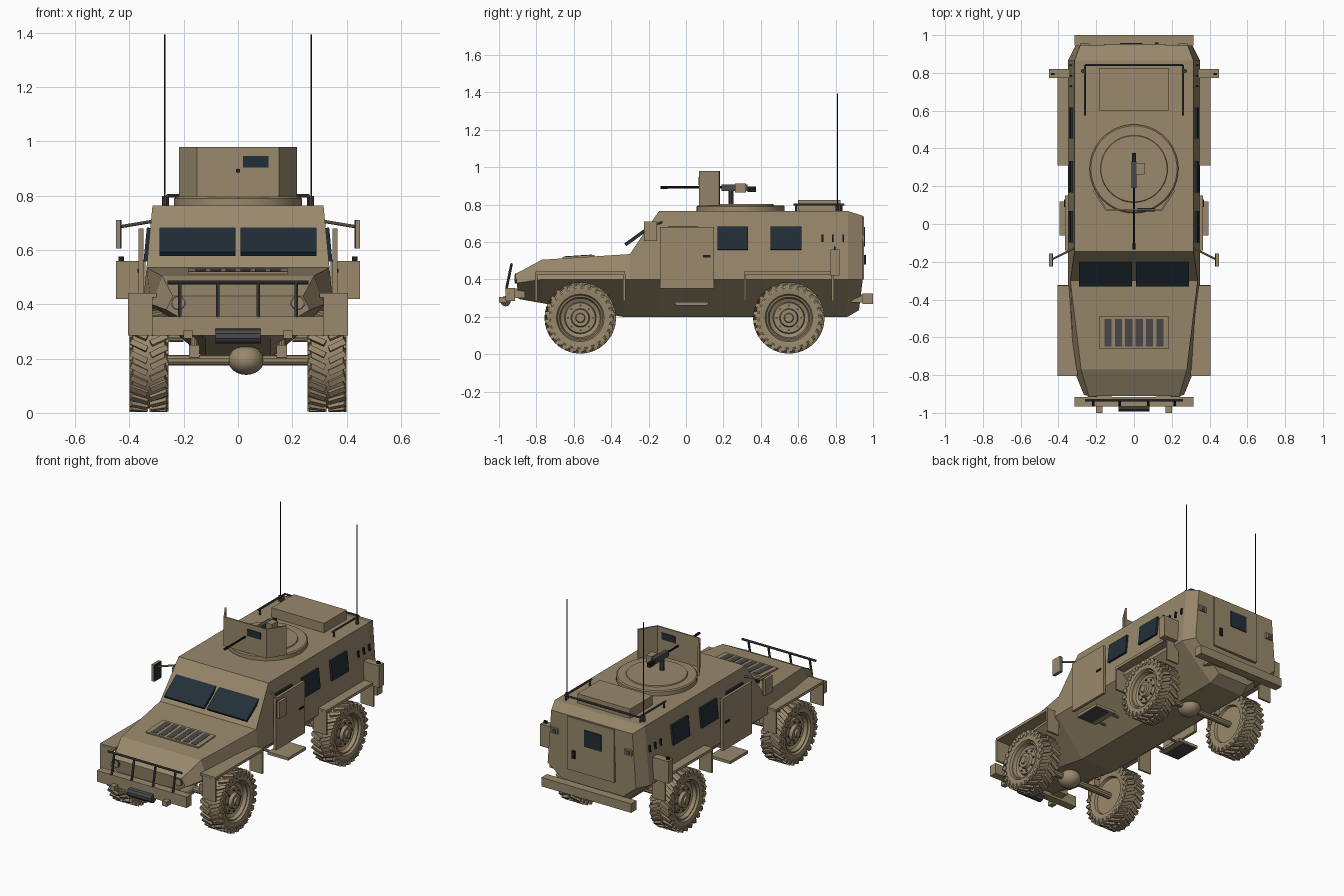
import bpy, bmesh, math
from mathutils import Matrix, Vector

cube = bpy.data.objects.get("Cube")
if cube:
    bpy.data.objects.remove(cube, do_unlink=True)


def material(name, rgb):
    m = bpy.data.materials.new(name)
    m.use_nodes = True
    m.diffuse_color = (*rgb, 1)
    bsdf = m.node_tree.nodes["Principled BSDF"]
    bsdf.inputs["Base Color"].default_value = (*rgb, 1)
    bsdf.inputs["Roughness"].default_value = 0.8
    return m


TAN = material("desert tan", (0.32, 0.25, 0.15))
GLASS = material("dark blue glass", (0.016, 0.028, 0.04))
GREY = material("dark grey metal", (0.07, 0.066, 0.07))
BLACK = material("black", (0.012, 0.012, 0.014))


def finish(name, bm, mat, mirror=False, smooth=False):
    bmesh.ops.recalc_face_normals(bm, faces=bm.faces)
    me = bpy.data.meshes.new(name)
    bm.to_mesh(me)
    bm.free()
    me.materials.append(mat)
    if smooth:
        me.polygons.foreach_set("use_smooth", [True] * len(me.polygons))
        me.set_sharp_from_angle(angle=math.radians(30))
    ob = bpy.data.objects.new(name, me)
    bpy.context.scene.collection.objects.link(ob)
    if mirror:
        ob.modifiers.new("Mirror", "MIRROR")
    return ob


def add_block(bm, centre, size, rot=Matrix()):
    m = Matrix.Translation(centre) @ rot @ Matrix.Diagonal((*size, 1))
    bmesh.ops.create_cube(bm, size=1, matrix=m)


def box(name, x, y, z, mat=TAN, mirror=False):
    bm = bmesh.new()
    add_block(bm, [sum(r) / 2 for r in (x, y, z)], [r[1] - r[0] for r in (x, y, z)])
    return finish(name, bm, mat, mirror)


def plate(name, centre, size, axis, angle, mat, mirror=True):
    bm = bmesh.new()
    add_block(bm, centre, size, Matrix.Rotation(angle, 4, axis))
    return finish(name, bm, mat, mirror)


def add_rod(bm, p, q, r, seg=10):
    p, q = Vector(p), Vector(q)
    rot = (q - p).to_track_quat("Z", "Y").to_matrix().to_4x4()
    bmesh.ops.create_cone(bm, cap_ends=True, segments=seg, radius1=r, radius2=r,
                          depth=(q - p).length, matrix=Matrix.Translation((p + q) / 2) @ rot)


def rod(name, p, q, r, mat=TAN, mirror=False):
    bm = bmesh.new()
    add_rod(bm, p, q, r)
    return finish(name, bm, mat, mirror, smooth=True)


def lathe(name, profile, axis, centre, seg=40, mirror=False):
    """Spin (radius, offset) pairs around the x or z axis."""
    bm = bmesh.new()
    vs = [bm.verts.new((o, 0, r) if axis == "X" else (r, 0, o)) for r, o in profile]
    edges = [bm.edges.new(e) for e in zip(vs, vs[1:])]
    bmesh.ops.spin(bm, geom=vs + edges, cent=(0, 0, 0), angle=math.tau, steps=seg,
                   axis=(1, 0, 0) if axis == "X" else (0, 0, 1))
    bmesh.ops.remove_doubles(bm, verts=bm.verts, dist=0.0005)
    bmesh.ops.translate(bm, verts=bm.verts, vec=centre)
    return finish(name, bm, TAN, mirror, smooth=True)


# Armoured hull: lofted sections of roof edge, chine and keel edge
stations = [
    [(.24, -.91, .43), (.265, -.905, .38), (.12, -.895, .295)],
    [(.28, -.77, .505), (.32, -.77, .40), (.12, -.77, .273)],
    [(.337, -.30, .535), (.35, -.30, .40), (.12, -.34, .20)],
    [(.315, -.145, .765), (.35, -.145, .40), (.12, -.145, .198)],
    [(.315, .865, .765), (.35, .865, .40), (.12, .86, .198)],
    [(.285, .945, .74), (.31, .945, .40), (.11, .925, .235)],
]
bm = bmesh.new()
rings = []
for half in stations:
    loop = half + [(-x, y, z) for x, y, z in reversed(half)]
    rings.append([bm.verts.new(c) for c in loop])
for a, b in zip(rings, rings[1:]):
    for i in range(len(a)):
        j = (i + 1) % len(a)
        bm.faces.new((a[i], a[j], b[j], b[i]))
bm.faces.new(rings[0])
bm.faces.new(rings[-1])
finish("hull", bm, TAN)

# Windows
plate("windshield_pane", (.15, -.262, .63), (.28, .018, .155), "X", -.947, GLASS)
LEAN = -.096
for label, y, w in (("rear", .535, .165), ("middle", .25, .165), ("door", -.015, .165)):
    plate(label + "_side_window", (.334, y, .62), (.016, w, .125), "Y", LEAN, GLASS)

# Side doors, handles, vents and steps
box("side_door", (.348, .366), (-.14, .15), (.35, .68), TAN, True)
box("door_handle", (.366, .371), (.09, .13), (.518, .53), BLACK, True)
for y in (.73, .785, .84):
    plate("side_vent", (.334, y, .62), (.012, .009, .04), "Y", LEAN, BLACK)
box("side_step", (.25, .395), (-.06, .12), (.262, .28), TAN, True)
box("step_tread", (.29, .39), (-.05, .11), (.258, .262), GREY, True)
for y in (-.03, .09):
    rod("step_bracket", (.2, y, .27), (.3, y, .27), .008, TAN, True)

# Fenders and flaps
for label, y in (("front", -.565), ("rear", .55)):
    box(label + "_fender", (.30, .405), (y - .24, y + .24), (.425, .442), TAN, True)
    for s in (-1, 1):
        e = y + s * .235
        box(label + "_fender_flap", (.315, .405), (e - .006, e + .006), (.285, .43), TAN, True)
box("rear_side_box", (.34, .45), (.772, .82), (.42, .56), TAN, True)
box("marker_lamp", (.42, .44), (.79, .80), (.56, .576), BLACK, True)

# Mirrors
box("mirror_housing", (.435, .45), (-.225, -.155), (.605, .71), TAN, True)
box("mirror_glass", (.429, .435), (-.225, -.155), (.605, .71), GLASS, True)
rod("mirror_arm", (.32, -.13, .705), (.44, -.19, .685), .006, TAN, True)

# Bonnet grille: frame, dark bed and slats
tilt = .064
plate("grille_frame", (0, -.575, .52), (.37, .17, .012), "X", tilt, TAN, False)
bm = bmesh.new()
for i in range(6):
    add_block(bm, (-.1375 + i * .055, -.575, .5265), (.038, .145, .003), Matrix.Rotation(tilt, 4, "X"))
finish("grille_slots", bm, GREY)

# Nose: bumper, brush guard, winch, hooks, lamps
box("front_bumper", (-.315, .315), (-.965, -.915), (.285, .355))
box("bumper_mount", (.12, .2), (-.92, -.86), (.30, .35), TAN, True)
bm = bmesh.new()
add_rod(bm, (-.26, -.933, .48), (.26, -.933, .48), .007)
for x in (-.215, -.075, .075, .215):
    add_rod(bm, (x, -.96, .35), (x, -.933, .48), .007)
finish("brush_guard", bm, GREY, smooth=True)
rod("winch_drum", (-.083, -.965, .283), (.083, -.965, .283), .028, GREY)
box("tow_hook", (.168, .2), (-1, -.96), (.275, .305), TAN, True)
rod("headlamp_ring", (.22, -.88, .405), (.22, -.913, .405), .027, GREY, True)
rod("headlamp", (.22, -.88, .405), (.22, -.917, .405), .022, TAN, True)

# Rear: bumper, door, window, handle, lamps
box("rear_bumper", (-.315, .315), (.945, 1), (.268, .325))
box("rear_bumper_mount", (.1, .2), (.88, .95), (.275, .32), TAN, True)
box("rear_door", (-.16, .17), (.935, .953), (.40, .735))
box("rear_window", (-.075, .045), (.95, .958), (.575, .68), GLASS)
box("rear_door_handle", (.11, .13), (.95, .962), (.48, .53), BLACK)
box("tail_lamp", (.235, .285), (.94, .955), (.60, .635), TAN, True)
box("tail_lamp_lens", (.245, .275), (.953, .958), (.607, .628), GREY, True)

# Roof: hatch box, rails, antennas
box("roof_box", (-.185, .185), (.60, .825), (.76, .825))
bm = bmesh.new()
add_rod(bm, (-.26, .842, .80), (.26, .842, .80), .006)
for x in (-.26, .26):
    add_rod(bm, (x, .575, .80), (x, .842, .80), .006)
    for y in (.59, .83):
        add_rod(bm, (x, y, .755), (x, y, .80), .006)
finish("roof_rails", bm, GREY, smooth=True)
rod("antenna_base", (.27, .81, .75), (.27, .81, .80), .011, GREY, True)
rod("antenna", (.27, .81, .79), (.27, .81, 1.395), .003, BLACK, True)

# Turret ring and folded gun shield
lathe("turret_ring", [(.235, .755), (.235, .79), (.228, .796), (.178, .796), (.175, .802), (0, .802)],
      "Z", (0, .292, 0), 48)
bm = bmesh.new()
fold = [(-.213, .18), (-.148, .075), (.148, .075), (.213, .18)]
low, high = ([bm.verts.new((x, y, z)) for x, y in fold] for z in (.795, .98))
for i in range(3):
    bm.faces.new((low[i], low[i + 1], high[i + 1], high[i]))
shield = finish("gun_shield", bm, TAN)
sol = shield.modifiers.new("Solidify", "SOLIDIFY")
sol.thickness, sol.offset = .01, 0
box("shield_window", (.018, .112), (.066, .084), (.905, .947), GLASS)

# Machine gun
rod("gun_barrel", (0, -.135, .892), (0, .22, .892), .006, BLACK)
rod("gun_muzzle", (0, -.135, .892), (0, -.10, .892), .008, BLACK)
box("gun_receiver", (-.013, .013), (.19, .33), (.872, .908), GREY)
box("gun_grip", (-.01, .01), (.33, .375), (.868, .896), BLACK)
box("ammunition_box", (.014, .055), (.262, .322), (.865, .912))
rod("gun_mount", (0, .24, .795), (0, .24, .875), .014, GREY)

# Wheels, axles and springs
tyre = [(0, -.045), (.115, -.045), (.12, -.062), (.16, -.068), (.176, -.058), (.178, .058), (.16, .068),
        (.127, .064), (.12, .05), (.112, .052), (.105, .03), (.085, .02), (.08, .035), (.05, .035),
        (.045, .055), (.026, .055), (.022, .066), (0, .066)]
for label, y in (("front", -.565), ("rear", .55)):
    hub = Vector((.328, y, .194))
    lathe(label + "_wheel", tyre, "X", hub, 48, True)
    lugs, bolts = bmesh.new(), bmesh.new()
    count = 26
    for i in range(count):
        for s in (-1, 1):
            turn = Matrix.Rotation(math.tau * (i + s * .25) / count, 4, "X")
            skew = Matrix.Rotation(s * .45, 4, "Z")
            add_block(lugs, hub + turn @ Vector((s * .037, 0, .178)), (.066, .021, .024), turn @ skew)
            add_block(lugs, hub + turn @ Vector((s * .066, 0, .166)), (.01, .02, .03), turn)
    for i in range(8):
        spot = hub + Matrix.Rotation(math.tau * i / 8, 4, "X") @ Vector((.035, 0, .066))
        add_rod(bolts, spot, spot + Vector((.008, 0, 0)), .006, 6)
    finish(label + "_tread_lugs", lugs, TAN, True)
    finish(label + "_wheel_bolts", bolts, GREY, True)
    rod(label + "_axle", (-.3, y, .194), (.3, y, .194), .02)
    bm = bmesh.new()
    bmesh.ops.create_uvsphere(bm, u_segments=20, v_segments=12, radius=.06,
                              matrix=Matrix.Translation((.03, y, .194)) @ Matrix.Diagonal((1.1, 1.2, .9, 1)))
    finish(label + "_differential", bm, TAN, smooth=True)
    box(label + "_spring_seat", (.142, .18), (y - .03, y + .03), (.205, .25), TAN, True)
    rod(label + "_spring", (.161, y, .24), (.161, y, .34), .014, TAN, True)
